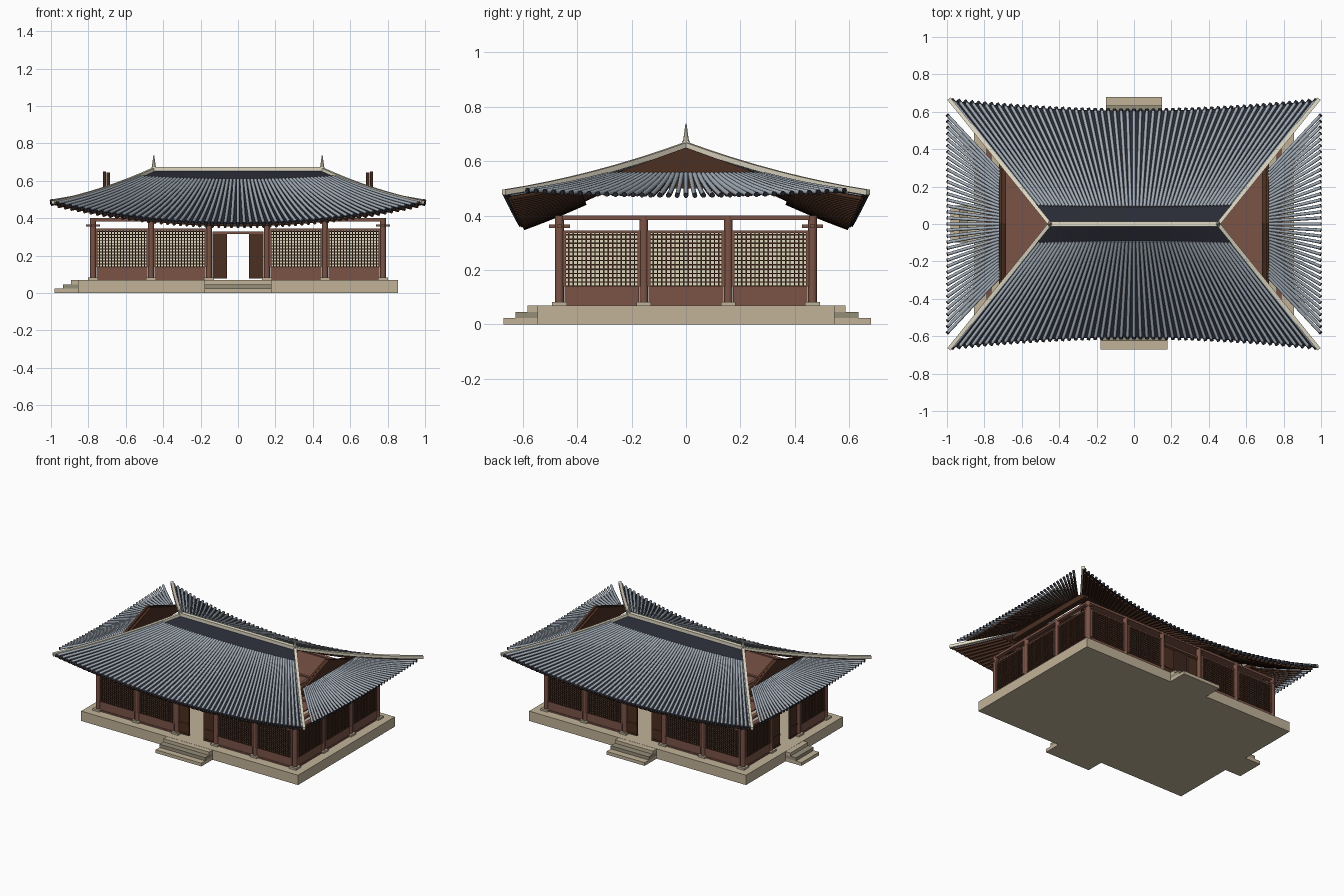
import bpy, bmesh, math
from mathutils import Matrix, Vector

cube = bpy.data.objects.get("Cube")
if cube:
    bpy.data.objects.remove(cube, do_unlink=True)


def material(name, *rgb):
    col = [(c / 255) ** 2.2 for c in rgb] + [1]
    m = bpy.data.materials.new(name)
    m.use_nodes = True
    m.diffuse_color = col
    m.node_tree.nodes["Principled BSDF"].inputs["Base Color"].default_value = col
    return m


STONE = material("tan stone", 192, 177, 151)
DARK_STONE = material("grey stone", 148, 140, 120)
WOOD = material("red brown wood", 122, 84, 72)
DARK_WOOD = material("dark brown wood", 76, 50, 38)
PAPER = material("cream paper", 224, 215, 188)
TILE = material("blue grey tile", 160, 170, 181)
SLATE = material("dark slate", 45, 47, 56)
PLASTER = material("pale ridge plaster", 224, 217, 195)


def finish(name, bm, mat):
    bmesh.ops.recalc_face_normals(bm, faces=bm.faces)
    me = bpy.data.meshes.new(name)
    bm.to_mesh(me)
    bm.free()
    me.materials.append(mat)
    ob = bpy.data.objects.new(name, me)
    bpy.context.collection.objects.link(ob)
    return ob


def box(bm, lo, hi, frame=Matrix()):
    lo, hi = Vector(lo), Vector(hi)
    size = Matrix.Diagonal((*(hi - lo), 1))
    bmesh.ops.create_cube(bm, size=1, matrix=frame @ Matrix.Translation((lo + hi) / 2) @ size)


def tubes(name, paths, radius, mat):
    """Smooth round bars along paths, as one mesh."""
    cu = bpy.data.curves.new(name, 'CURVE')
    cu.dimensions = '3D'
    cu.bevel_depth, cu.bevel_resolution, cu.use_fill_caps = radius, 3, True
    for pts in paths:
        sp = cu.splines.new('POLY')
        sp.points.add(len(pts) - 1)
        for p, co in zip(sp.points, pts):
            p.co = (*co, 1)
    tmp = bpy.data.objects.new(name, cu)
    bpy.context.collection.objects.link(tmp)
    bpy.context.view_layer.update()
    me = bpy.data.meshes.new_from_object(tmp.evaluated_get(bpy.context.evaluated_depsgraph_get()))
    bpy.data.objects.remove(tmp, do_unlink=True)
    bm = bmesh.new()
    bm.from_mesh(me)
    bpy.data.meshes.remove(me)
    bmesh.ops.remove_doubles(bm, verts=bm.verts, dist=.00001)
    for f in bm.faces:
        f.material_index = 0
    ob = finish(name, bm, mat)
    bpy.context.view_layer.objects.active = ob
    bpy.ops.object.select_all(action='DESELECT')
    ob.select_set(True)
    bpy.ops.object.shade_smooth_by_angle(angle=math.radians(60))


# Stone platform and stairs
FLOOR = 0.07
bm = bmesh.new()
box(bm, (-.855, -.545, 0), (.855, .545, FLOOR))
finish("platform", bm, STONE)


def stairs(name, angle, edge, half, reach):
    frame = Matrix.Rotation(angle, 4, 'Z')
    for i, mat in enumerate((STONE, DARK_STONE, STONE)):
        bm = bmesh.new()
        out = edge + (reach - edge) * (3 - i) / 3
        box(bm, (-half, -out, i * .023), (half, -edge, (i + 1) * .023), frame)
        finish(f"{name}_step_{i + 1}", bm, mat)


stairs("front", 0, .54, .18, .67)
stairs("back", math.pi, .54, .15, .68)
stairs("right", -math.pi / 2, .85, .1, .98)

# Columns, base stones and beams
BAY, X_END, Y_END = .31, .775, .465
xs = [-X_END + BAY * i for i in range(6)]
ys = [-Y_END + BAY * i for i in range(4)]
spots = [(x, y) for x in xs for y in ys if abs(x) > .7 or abs(y) > .4]
tubes("columns", [[(x, y, FLOOR), (x, y, .4)] for x, y in spots], .017, WOOD)
bm = bmesh.new()
for x, y in spots:
    box(bm, (x - .027, y - .027, FLOOR), (x + .027, y + .027, .083))
finish("column_bases", bm, STONE)

bm = bmesh.new()
for s in (-1, 1):
    box(bm, (-X_END, s * Y_END - .013, .383), (X_END, s * Y_END + .013, .4))
    box(bm, (s * X_END - .013, -Y_END, .383), (s * X_END + .013, Y_END, .4))
    for y in (-Y_END, Y_END):
        box(bm, (s * X_END - .038, y - .008, .355), (s * X_END + .038, y + .008, .367))
        box(bm, (s * X_END - .008, y - .038, .355), (s * X_END + .008, y + .038, .367))
finish("top_beams", bm, WOOD)
bm = bmesh.new()
box(bm, (-.72, -.46, .384), (.72, .46, .392))
for y in ys[1:3]:
    box(bm, (-.72, y - .01, .39), (.72, y + .01, .398))
for x in xs[1:5]:
    box(bm, (x - .01, -.46, .39), (x + .01, .46, .398))
finish("ceiling", bm, WOOD)

# Wall bays: lattice screens, or part-open sliding doors in the middle
SILL, HEAD, HALF = .14, .345, .137
frames_bm, grid_bm, paper_bm, door_bm = (bmesh.new() for _ in range(4))


def screen(frame):
    box(frames_bm, (-HALF, -.009, FLOOR), (HALF, .009, SILL), frame)
    box(frames_bm, (-HALF, -.013, FLOOR), (HALF, .013, .08), frame)
    box(frames_bm, (-HALF, -.014, HEAD - .01), (HALF, .014, HEAD), frame)
    for s in (-1, 1):
        box(frames_bm, (s * HALF - .006, -.014, SILL), (s * HALF + .006, .014, HEAD), frame)
    box(paper_bm, (-HALF, -.002, SILL), (HALF, .002, HEAD - .01), frame)
    cols, rows = 17, 13
    for i in range(1, cols):
        x = -HALF + 2 * HALF * i / cols
        box(grid_bm, (x - .0024, -.013, SILL), (x + .0024, .013, HEAD), frame)
    for i in range(rows):
        z = SILL + (HEAD - SILL) * i / rows
        box(grid_bm, (-HALF, -.012, z - .0024), (HALF, .012, z + .0024), frame)


def doors(frame):
    box(frames_bm, (-HALF, -.01, .315), (HALF, .01, .328), frame)
    for s in (-1, 1):
        lo, hi = sorted((s * .058, s * HALF))
        box(door_bm, (lo, -.006, .078), (hi, .006, .315), frame)
        for z in (.08, .15, .3):
            box(door_bm, (lo, -.009, z), (hi, .009, z + .012), frame)


def wall(angle, distance, count, has_door):
    for i in range(count):
        offset = (i - (count - 1) / 2) * BAY
        frame = Matrix.Rotation(angle, 4, 'Z') @ Matrix.Translation((offset, -distance, 0))
        (doors if has_door and i == count // 2 else screen)(frame)


wall(0, Y_END, 5, True)
wall(math.pi, Y_END, 5, True)
wall(math.pi / 2, X_END, 3, False)
wall(-math.pi / 2, X_END, 3, True)
finish("wall_frames", frames_bm, WOOD)
finish("lattice_bars", grid_bm, DARK_WOOD)
finish("paper_screens", paper_bm, PAPER)
finish("door_leaves", door_bm, DARK_WOOD)


# Main roof: curved slopes with upswept corners
def slope(u, t, side, lift=0):
    z = .655 - .36 * t + .07 * t * t + .115 * t * u * u
    return Vector((u * (.45 + .54 * t), side * t * (.615 + .055 * u * u), z + lift))


def span(a, b, n):
    return [a + (b - a) * i / n for i in range(n + 1)]


def sheet(name, lift, mat):
    bm = bmesh.new()
    for side in (-1, 1):
        grid = [[bm.verts.new(slope(u, t, side, lift)) for t in span(0, .985, 8)] for u in span(-1, 1, 28)]
        for a, b in zip(grid, grid[1:]):
            for j in range(8):
                bm.faces.new((a[j], b[j], b[j + 1], a[j + 1])).smooth = True
    finish(name, bm, mat)


sheet("roof_deck", 0, SLATE)
sheet("roof_boards", -.012, DARK_WOOD)
lines = [(u, s) for s in (-1, 1) for u in span(-.985, .985, 56)]
tubes("roof_tiles", [[slope(u, t, s, .003) for t in span(.15, .98, 7)] for u, s in lines], .0085, TILE)
tubes("eave_tile_ends", [[slope(u, t, s, .002) for t in (.975, 1)] for u, s in lines], .0095, SLATE)
tubes("eave_rafters", [[slope(u, t, s, -.018) for t in span(.6, .97, 3)] for u, s in lines], .008, DARK_WOOD)

# Ridge, hip ridges and spikes
bm = bmesh.new()
box(bm, (-.46, -.014, .652), (.46, .014, .675))
for s in (-1, 1):
    bmesh.ops.create_cone(bm, cap_ends=True, segments=8, radius1=.014, radius2=.002, depth=.085,
                          matrix=Matrix.Translation((s * .45, 0, .695)))
    for side in (-1, 1):
        rings = []
        for t in span(0, 1, 8):
            c = slope(s, t, side, .002)
            across = Vector((.67, -s * side * .54, 0)).normalized() * .01
            rings.append([bm.verts.new(c + across * k + Vector((0, 0, h)))
                          for k, h in ((-1, -.007), (1, -.007), (1, .013), (-1, .013))])
        for a, b in zip(rings, rings[1:]):
            for j in range(4):
                bm.faces.new((a[j], a[j - 1], b[j - 1], b[j]))
        bm.faces.new(rings[0])
        bm.faces.new(rings[-1])
finish("ridges_and_spikes", bm, PLASTER)

# Gable triangles on both ends
bm = bmesh.new()
for s in (-1, 1):
    for x0, x1, drop in ((.685, .702, .006), (.706, .722, 0)):
        outline = ((-.36, .5), (.36, .5), (.36, .52), (0, .65 - drop), (-.36, .52))
        a, b = ([bm.verts.new((s * x, y, z)) for y, z in outline] for x in (x0, x1))
        bm.faces.new(a)
        bm.faces.new(b)
        for j in range(5):
            bm.faces.new((a[j], a[j - 1], b[j - 1], b[j]))
finish("gables", bm, DARK_WOOD)


# Side skirts: fanned tiles without a deck
def skirt(v, t, s, lift=0):
    return Vector((s * (.72 + .28 * t), v * (.285 + .3 * t), .552 - .1 * t + .022 * t * t + .018 * t * v * v + lift))


fan = [(v, s) for s in (-1, 1) for v in span(-1, 1, 36)]
tubes("side_tiles", [[skirt(v, t, s) for t in span(0, .99, 4)] for v, s in fan], .0085, TILE)
tubes("side_tile_ends", [[skirt(v, t, s) for t in (.98, 1)] for v, s in fan], .0092, SLATE)
tubes("side_rafters", [[skirt(v, t, s, -.009) for t in span(0, .85, 3)] for v, s in fan], .006, DARK_WOOD)
